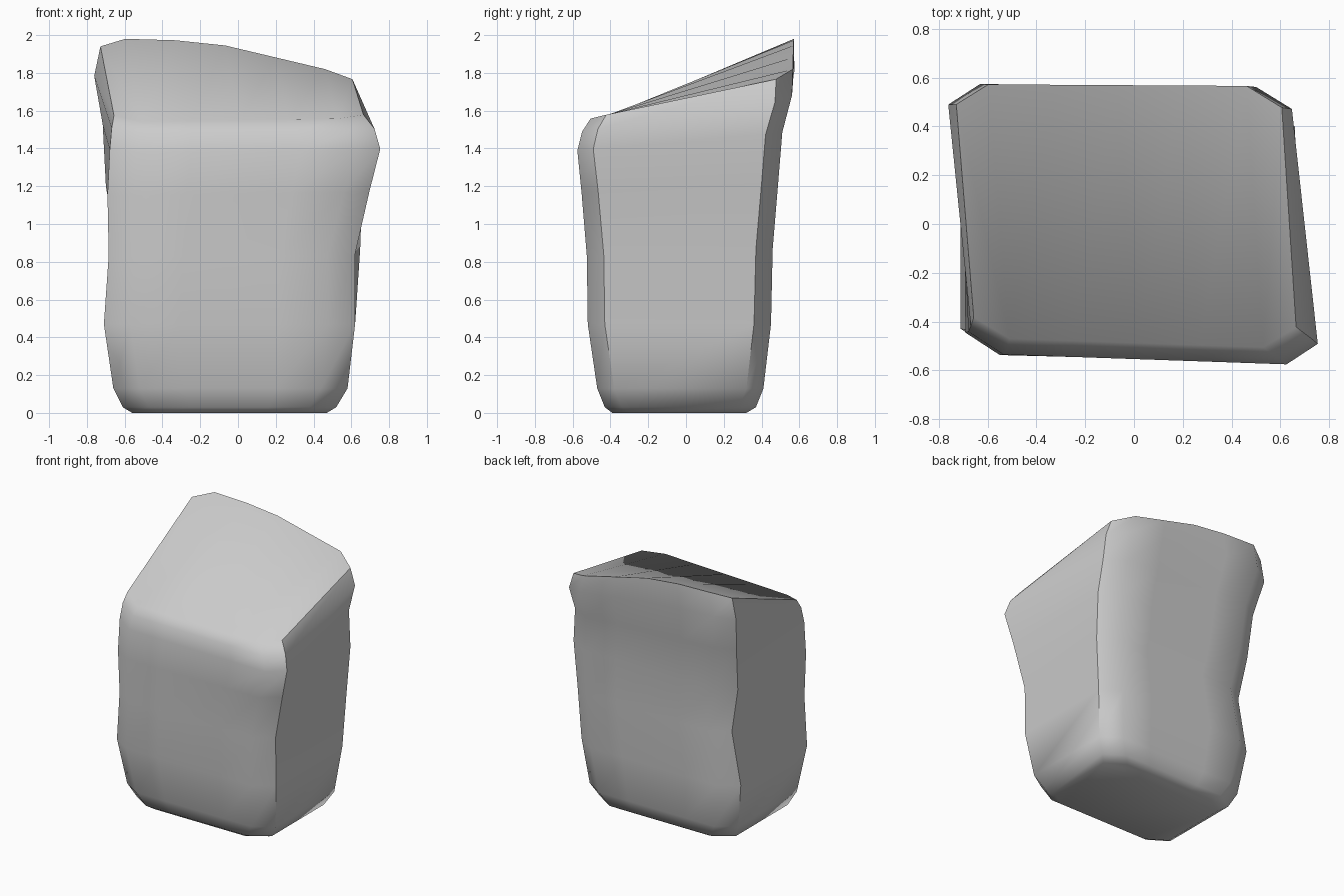
import bpy, bmesh
from math import radians
from mathutils import Vector

if "Cube" in bpy.data.objects:
    bpy.data.objects.remove(bpy.data.objects["Cube"])

# Corners per ring: front left, front right, back right, back left
def level(z, x0, x1, y0, y1):
    return [(x0, y0, z), (x1, y0, z), (x1, y1, z), (x0, y1, z)]

rings = [
    level(0.00, -0.56, 0.47, -0.39, 0.32),
    level(0.03, -0.61, 0.52, -0.43, 0.37),
    level(0.13, -0.66, 0.58, -0.47, 0.41),
    level(0.47, -0.71, 0.62, -0.52, 0.45),
    [(-0.69, -0.525, 0.83), (0.615, -0.525, 0.83), (0.65, 0.46, 0.87), (-0.63, 0.45, 0.86)],
    [(-0.69, -0.535, 1.15), (0.70, -0.555, 1.17), (0.655, 0.49, 1.22), (-0.70, 0.47, 1.2)],
    [(-0.675, -0.53, 1.38), (0.765, -0.58, 1.39), (0.62, 0.51, 1.48), (-0.72, 0.51, 1.54)],
    [(-0.66, -0.505, 1.48), (0.73, -0.555, 1.49), (0.64, 0.56, 1.66), (-0.77, 0.575, 1.81)],
    [(-0.65, -0.465, 1.54), (0.67, -0.51, 1.56), (0.60, 0.565, 1.785), (-0.735, 0.573, 1.975)],
]
ROUND_X, ROUND_Y = 0.14, 0.09


def outline(corners, crown):
    """Chamfered quad with five points along the front and the back."""
    fl, fr, br, bl = [Vector(c) for c in corners]

    def toward(a, b, d):
        return a + (b - a).normalized() * d

    def span(a, b, lift):
        p, q = toward(a, b, ROUND_X), toward(b, a, ROUND_X)
        return [p.lerp(q, i / 4) + Vector((0, 0, lift[i])) for i in range(5)]

    back = [h * crown for h in (0.015, 0.04, 0.065, 0.055, 0.025)]
    return (span(fl, fr, [0] * 5)
            + [toward(fr, br, ROUND_Y), toward(br, fr, ROUND_Y)]
            + span(br, bl, back)
            + [toward(bl, fl, ROUND_Y), toward(fl, bl, ROUND_Y)])


# Lofted body
bm = bmesh.new()
loops = []
for i, corners in enumerate(rings):
    crown = (0, 0.5, 1)[max(0, i - 6)]
    loops.append([bm.verts.new(p) for p in outline(corners, crown)])
n = len(loops[0])
for a, b in zip(loops, loops[1:]):
    for i in range(n):
        j = (i + 1) % n
        bm.faces.new((a[i], a[j], b[j], b[i]))

# Flat base and sloping top made of front-to-back strips
bm.faces.new(loops[0][::-1])
top = loops[-1]
for i in range(4):
    bm.faces.new((top[i], top[i + 1], top[10 - i], top[11 - i]))
bm.faces.new((top[4], top[5], top[6], top[7]))
bm.faces.new((top[0], top[11], top[12], top[13]))
bmesh.ops.recalc_face_normals(bm, faces=bm.faces)

mesh = bpy.data.meshes.new("stone_block")
bm.to_mesh(mesh)
bm.free()
block = bpy.data.objects.new("stone_block", mesh)
bpy.context.collection.objects.link(block)
bpy.context.view_layer.objects.active = block
block.select_set(True)
bpy.ops.object.shade_smooth_by_angle(angle=radians(50))
